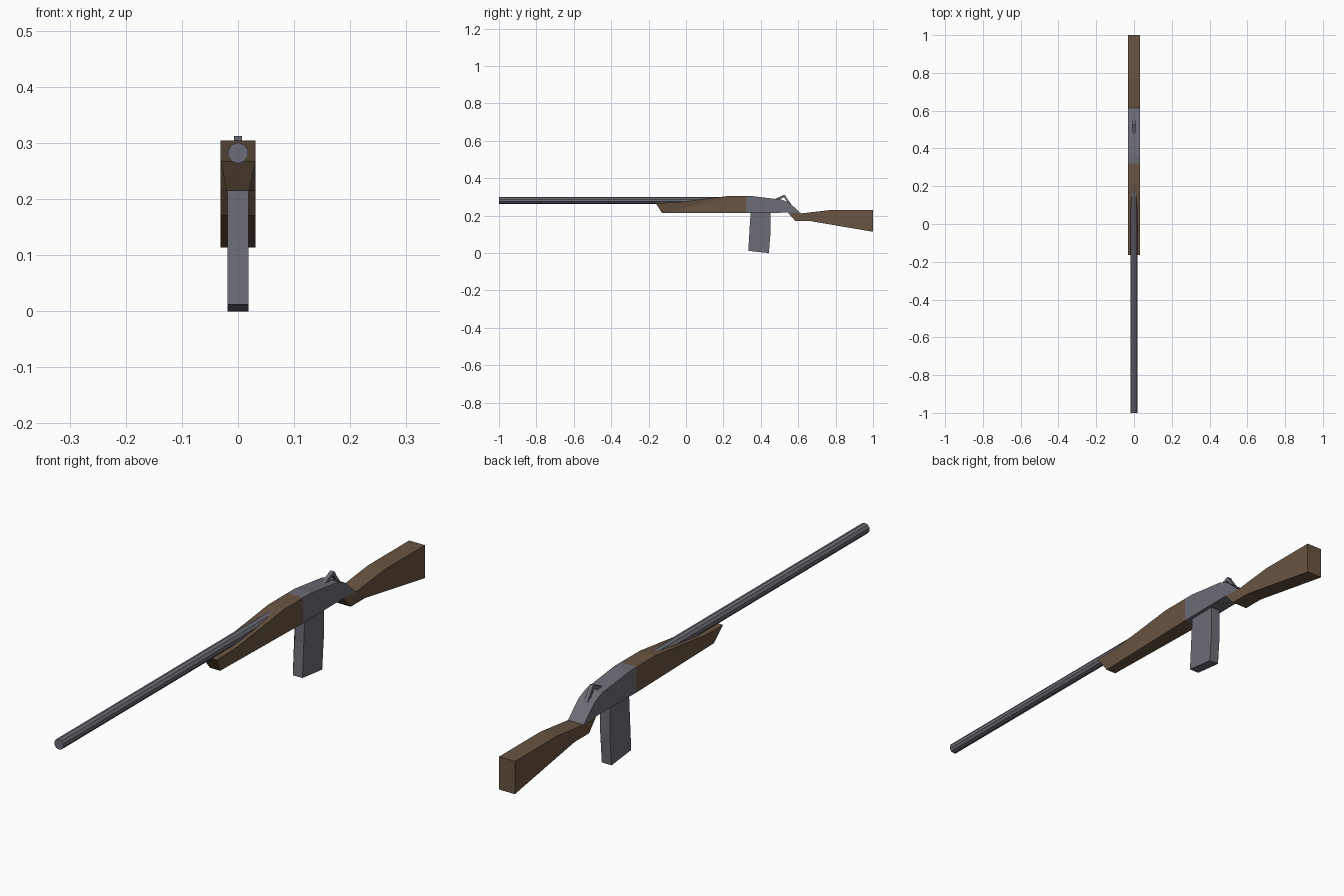
import bpy, bmesh, math
from mathutils import Matrix

if "Cube" in bpy.data.objects:
    bpy.data.objects.remove(bpy.data.objects["Cube"])


def material(name, rgb):
    m = bpy.data.materials.new(name)
    m.diffuse_color = (*rgb, 1)
    m.use_nodes = True
    m.node_tree.nodes["Principled BSDF"].inputs["Base Color"].default_value = m.diffuse_color
    return m


wood = material("brown wood", (0.14, 0.09, 0.055))
metal = material("grey metal", (0.15, 0.15, 0.18))


def finish(bm, name, mat):
    bmesh.ops.recalc_face_normals(bm, faces=bm.faces)
    me = bpy.data.meshes.new(name)
    bm.to_mesh(me)
    bm.free()
    me.materials.append(mat)
    ob = bpy.data.objects.new(name, me)
    bpy.context.collection.objects.link(ob)
    return ob


def extrude_profile(name, points, half, mat):
    """Side profile of (y, z) or (y, z, half width) points, mirrored across x."""
    bm = bmesh.new()
    sides = []
    for s in (-1, 1):
        sides.append([bm.verts.new((s * (p[2] if len(p) > 2 else half), p[0], p[1]))
                      for p in points])
    a, b = sides
    bm.faces.new(a)
    bm.faces.new(b[::-1])
    n = len(points)
    for i in range(n):
        j = (i + 1) % n
        bm.faces.new((a[i], b[i], b[j], a[j]))
    bmesh.ops.triangulate(bm, faces=[f for f in bm.faces if len(f.verts) > 4])
    return finish(bm, name, mat)


# Butt stock with the grip
extrude_profile("stock", [(0.545, 0.216), (0.585, 0.171), (0.665, 0.171), (1.0, 0.114),
                          (1.0, 0.23), (0.77, 0.23), (0.615, 0.212)], 0.031, wood)

# Fore-end, its underside narrowing to the front
extrude_profile("fore_end", [(-0.163, 0.268), (-0.128, 0.214, 0.02), (0.32, 0.214),
                             (0.32, 0.304), (0.215, 0.304), (-0.06, 0.27)], 0.031, wood)

# Receiver
extrude_profile("receiver", [(0.32, 0.214), (0.545, 0.216), (0.615, 0.212), (0.555, 0.267),
                             (0.515, 0.285), (0.36, 0.304), (0.32, 0.304)], 0.031, metal)

# Slightly curved magazine
extrude_profile("magazine", [(0.346, 0.23), (0.344, 0.13), (0.333, 0.012), (0.443, 0.0),
                             (0.452, 0.11), (0.452, 0.23)], 0.019, metal)

# Rear sight made of two struts
extrude_profile("sight_front_strut", [(0.465, 0.285), (0.526, 0.312), (0.535, 0.303),
                                      (0.49, 0.282)], 0.007, metal)
extrude_profile("sight_rear_strut", [(0.526, 0.312), (0.562, 0.262), (0.548, 0.262),
                                     (0.52, 0.304)], 0.007, metal)

# Barrel
bm = bmesh.new()
bmesh.ops.create_cone(bm, cap_ends=True, segments=10, radius1=0.0185, radius2=0.0185, depth=1.25,
                      matrix=Matrix.Translation((0, -0.375, 0.282))
                      @ Matrix.Rotation(math.pi / 2, 4, 'X'))
finish(bm, "barrel", metal)
